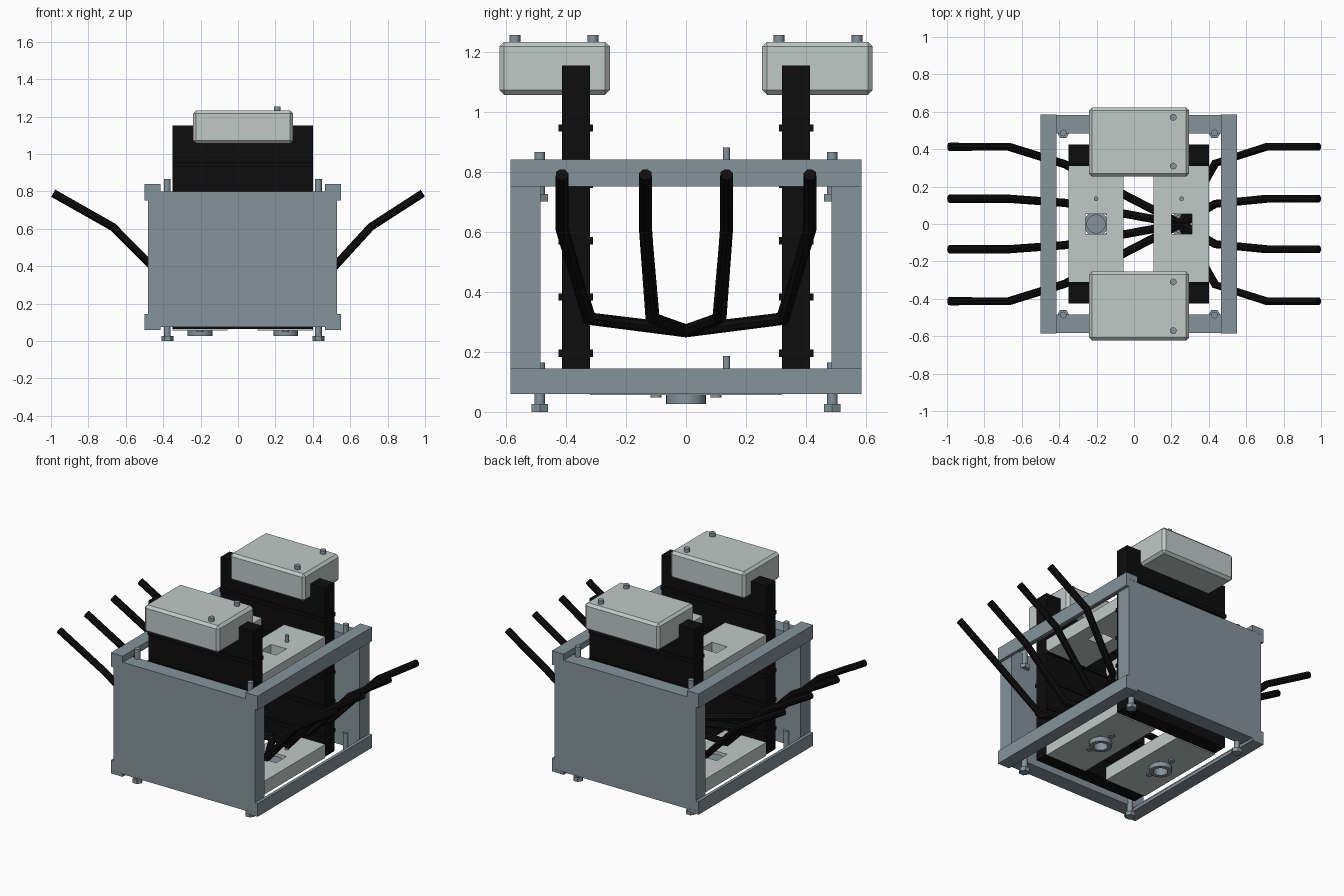
import bpy, bmesh, math

if "Cube" in bpy.data.objects:
    bpy.data.objects.remove(bpy.data.objects["Cube"])


def material(name, rgb):
    m = bpy.data.materials.new(name)
    m.diffuse_color = (*rgb, 1)
    m.use_nodes = True
    m.node_tree.nodes["Principled BSDF"].inputs["Base Color"].default_value = m.diffuse_color
    return m


STEEL = material("blue_grey_steel", (0.23, 0.295, 0.33))
PALE = material("pale_grey", (0.53, 0.59, 0.575))
BLACK = material("black", (0.004, 0.004, 0.004))
CX = 0.025  # middle of the frame


def finish(name, bm, mat, smooth=False):
    bmesh.ops.recalc_face_normals(bm, faces=bm.faces)
    me = bpy.data.meshes.new(name)
    bm.to_mesh(me)
    bm.free()
    ob = bpy.data.objects.new(name, me)
    bpy.context.collection.objects.link(ob)
    me.materials.append(mat)
    if smooth:
        bpy.ops.object.select_all(action='DESELECT')
        ob.select_set(True)
        bpy.context.view_layer.objects.active = ob
        bpy.ops.object.shade_smooth_by_angle(angle=math.radians(35))
    return ob


def add_box(bm, x0, x1, y0, y1, z0, z1):
    vs = bmesh.ops.create_cube(bm, size=1)["verts"]
    for v in vs:
        v.co.x = x1 if v.co.x > 0 else x0
        v.co.y = y1 if v.co.y > 0 else y0
        v.co.z = z1 if v.co.z > 0 else z0


def box(name, mat, x0, x1, y0, y1, z0, z1, bevel=0):
    bm = bmesh.new()
    add_box(bm, x0, x1, y0, y1, z0, z1)
    if bevel:
        bmesh.ops.bevel(bm, geom=bm.edges[:], offset=bevel, segments=1, affect='EDGES')
    return finish(name, bm, mat)


def lathe(name, mat, x, y, profile, sides=20):
    """Spin (radius, z) points about a vertical axis."""
    bm = bmesh.new()
    vs = [bm.verts.new((x + r, y, z)) for r, z in profile]
    es = [bm.edges.new(p) for p in zip(vs, vs[1:])]
    bmesh.ops.spin(bm, geom=vs + es, cent=(x, y, 0), axis=(0, 0, 1),
                   angle=math.tau, steps=sides)
    bmesh.ops.remove_doubles(bm, verts=bm.verts, dist=1e-5)
    return finish(name, bm, mat, True)


def pin(name, x, y, z0, z1, r):
    return lathe(name, STEEL, x, y, [(0, z0), (r, z0), (r, z1), (0, z1)], 16)


def bolt(name, x, y, z0, z1):
    lathe(name + "_head", STEEL, x, y, [(0, z0), (0.032, z0), (0.032, z0 + 0.026), (0, z0 + 0.026)], 6)
    pin(name + "_shaft", x, y, z0 + 0.02, z1, 0.018)


def holed_plate(name, xs, ys, z0, z1):
    """Slab with a rectangular window in the middle cell of a 3 x 3 layout."""
    bm = bmesh.new()
    grid = [[bm.verts.new((x, y, z0)) for y in ys] for x in xs]
    faces = [bm.faces.new((grid[i][j], grid[i + 1][j], grid[i + 1][j + 1], grid[i][j + 1]))
             for i in range(3) for j in range(3) if (i, j) != (1, 1)]
    up = bmesh.ops.extrude_face_region(bm, geom=faces, use_keep_orig=True)["geom"]
    for v in up:
        if isinstance(v, bmesh.types.BMVert):
            v.co.z = z1
    return finish(name, bm, PALE)


def rod(name, points, radius):
    cu = bpy.data.curves.new(name, 'CURVE')
    cu.dimensions = '3D'
    cu.bevel_depth = radius
    cu.bevel_resolution = 2
    cu.use_fill_caps = True
    sp = cu.splines.new('POLY')
    sp.points.add(len(points) - 1)
    for p, co in zip(sp.points, points):
        p.co = (*co, 1)
    ob = bpy.data.objects.new(name, cu)
    bpy.context.collection.objects.link(ob)
    cu.materials.append(BLACK)
    bpy.ops.object.select_all(action='DESELECT')
    ob.select_set(True)
    bpy.context.view_layer.objects.active = ob
    bpy.ops.object.convert(target='MESH')
    bpy.ops.object.shade_smooth_by_angle(angle=math.radians(35))


# Angle-section side rails, top and bottom
for sx, side in ((-1, "left"), (1, "right")):
    for level, lo, hi, flat in (("upper", 0.75, 0.84, (0.80, 0.84)), ("lower", 0.06, 0.145, (0.06, 0.08))):
        bm = bmesh.new()
        section = [(0.525, lo), (0.525, hi), (0.44, hi), (0.44, flat[0]), (0.505, flat[0]), (0.505, lo)]
        if level == "lower":
            section = [(0.525, lo), (0.525, hi), (0.505, hi), (0.505, flat[1]), (0.44, flat[1]), (0.44, lo)]
        f = bm.faces.new([bm.verts.new((CX + sx * x, -0.585, z)) for x, z in section])
        ext = bmesh.ops.extrude_face_region(bm, geom=[f], use_keep_orig=True)["geom"]
        bmesh.ops.translate(bm, vec=(0, 1.17, 0), verts=[g for g in ext if isinstance(g, bmesh.types.BMVert)])
        finish(f"{level}_{side}_rail", bm, STEEL)

for sy, end in ((-1, "front"), (1, "back")):
    def ylim(a, b):
        return sorted((sy * a, sy * b))

    # End panel
    box(end + "_panel", STEEL, -0.48, 0.53, *ylim(0.485, 0.584), 0.076, 0.80)

    # Black upright slab with horizontal ribs
    box(end + "_upright", BLACK, -0.35, 0.40, *ylim(0.32, 0.413), 0.063, 1.153)
    bm = bmesh.new()
    for i in range(5):
        z = 0.195 + i * 0.1875
        add_box(bm, -0.35, 0.401, *ylim(0.31, 0.424), z - 0.012, z + 0.012)
    finish(end + "_ribs", bm, BLACK)

    # Pale head block with two pins
    box(end + "_head_block", PALE, -0.24, 0.295, *ylim(0.253, 0.622), 1.056, 1.232, 0.016)
    for y in (0.31, 0.57):
        pin(end + "_head_pin", 0.21, sy * y, 1.22, 1.255, 0.018)

    # Corner bolts
    for x in (-0.378, 0.43):
        bolt(end + "_lower_bolt", x, sy * 0.487, 0.0, 0.165)
        bolt(end + "_upper_bolt", x, sy * 0.487, 0.70, 0.865)

# Pale cross plates with windows, pins and bottom cups
for side, x0, x1, c in (("left", -0.35, -0.055, -0.203), ("right", 0.105, 0.40, 0.255)):
    xs = (x0, c - 0.055, c + 0.055, x1)
    ys = (-0.32, -0.053, 0.053, 0.32)
    for level, z0, z1 in (("lower", 0.056, 0.142), ("upper", 0.755, 0.838)):
        holed_plate(f"{level}_{side}_plate", xs, ys, z0, z1)
        pin(f"{level}_{side}_pin", c, 0.135, z1 - 0.01, z1 + 0.043, 0.012)
    lathe(side + "_cup", STEEL, c, 0, [(0, 0.085), (0.042, 0.085), (0.042, 0.026), (0.066, 0.026),
                                       (0.066, 0.056), (0.051, 0.056), (0.051, 0.125), (0, 0.125)], 28)
    for y in (-0.1, 0.1):
        pin(side + "_cup_screw", c, y, 0.048, 0.07, 0.019)

# Eight bent black rods meeting at a common point
for s in (-1, 1):
    for label, knee_r, knee_l, out in (("outer", 0.325, 0.32, 0.413), ("inner", 0.108, 0.113, 0.135)):
        rod(label + "_right_rod", [(0.25, 0, 0.27), (0.435, s * knee_r, 0.31),
                                   (0.71, s * out, 0.61), (0.988, s * out, 0.79)], 0.022)
        rod(label + "_left_rod", [(0.25, 0, 0.27), (-0.37, s * knee_l, 0.31),
                                  (-0.67, s * out, 0.61), (-0.988, s * out, 0.79)], 0.022)
